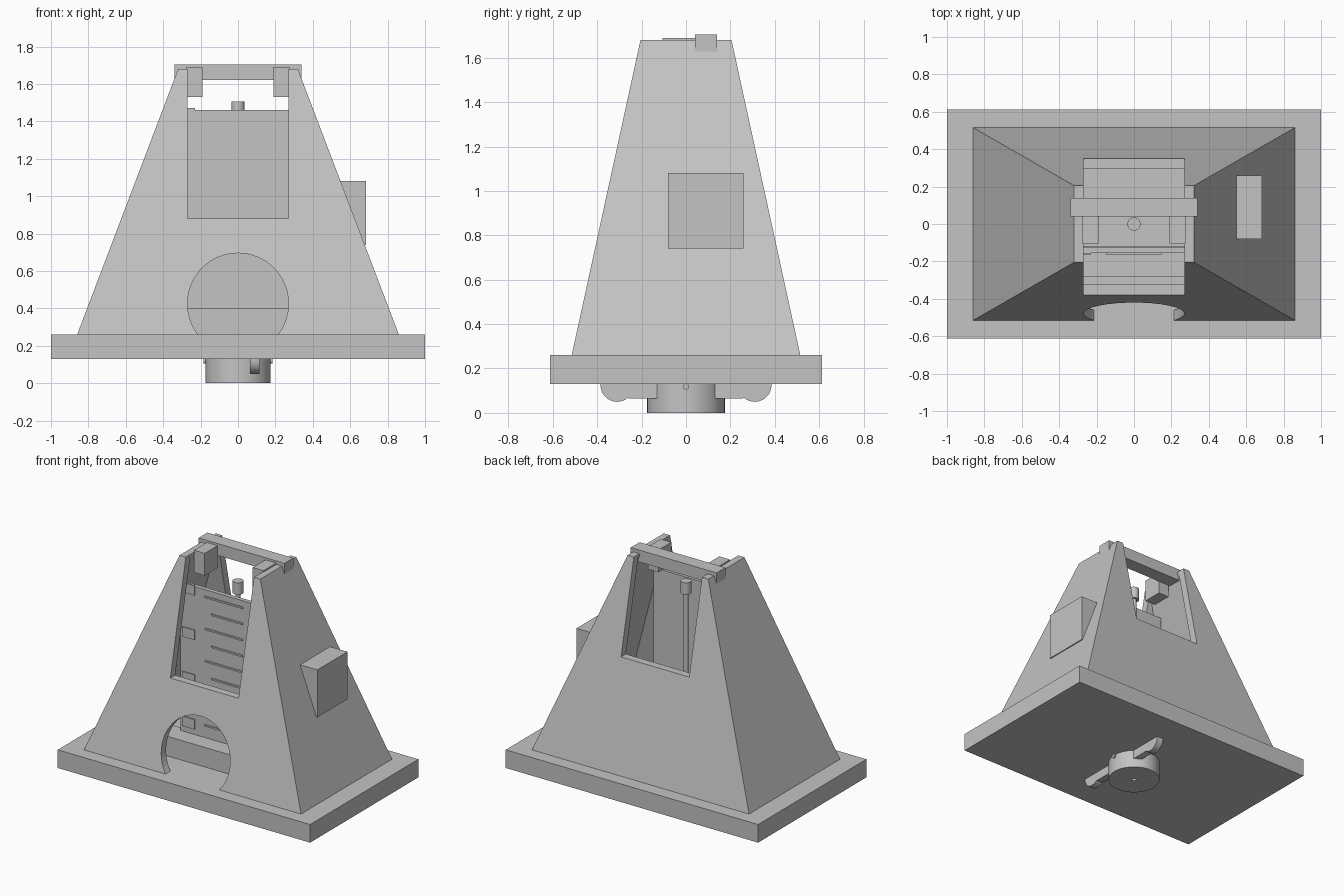
import bpy, bmesh, math
from mathutils import Matrix

if "Cube" in bpy.data.objects:
    bpy.data.objects.remove(bpy.data.objects["Cube"])

grey = bpy.data.materials.new("plain grey")
grey.use_nodes = True
grey.diffuse_color = (0.55, 0.55, 0.55, 1)
grey.node_tree.nodes["Principled BSDF"].inputs["Base Color"].default_value = (0.55, 0.55, 0.55, 1)


def finish(name, bm):
    bmesh.ops.recalc_face_normals(bm, faces=bm.faces)
    mesh = bpy.data.meshes.new(name)
    bm.to_mesh(mesh)
    bm.free()
    mesh.materials.append(grey)
    obj = bpy.data.objects.new(name, mesh)
    bpy.context.collection.objects.link(obj)
    return obj


def box(name, x, y, z):
    """Box from (low, high) pairs on each axis."""
    bm = bmesh.new()
    bmesh.ops.create_cube(bm, size=1)
    for v in bm.verts:
        v.co = [r[0] if c < 0 else r[1] for c, r in zip(v.co, (x, y, z))]
    return finish(name, bm)


def cylinder(name, radius, length, centre, axis="Z", sides=48):
    bm = bmesh.new()
    bmesh.ops.create_cone(bm, cap_ends=True, segments=sides, radius1=radius,
                          radius2=radius, depth=length)
    turn = {"X": Matrix.Rotation(math.pi / 2, 4, "Y"),
            "Y": Matrix.Rotation(math.pi / 2, 4, "X"), "Z": Matrix()}[axis]
    bm.transform(Matrix.Translation(centre) @ turn)
    return finish(name, bm)


def frustum(name, inset, over):
    """Tapered tower body; over extends it past both ends along its slope."""
    low, high = 0.26, 1.68
    rings = []
    bm = bmesh.new()
    for z in (low - over, high + over):
        t = (z - low) / (high - low)
        hx = 0.86 - 0.54 * t - inset
        hy = 0.515 - 0.31 * t - inset
        rings.append([bm.verts.new((sx * hx, sy * hy, z))
                      for sx, sy in ((-1, -1), (1, -1), (1, 1), (-1, 1))])
    bm.faces.new(rings[0])
    bm.faces.new(rings[1])
    for i in range(4):
        j = (i + 1) % 4
        bm.faces.new((rings[0][i], rings[0][j], rings[1][j], rings[1][i]))
    return finish(name, bm)


def cut(obj, cutters):
    """Subtract the cutters, bake the result and remove them."""
    for c in cutters:
        c.hide_render = True
        mod = obj.modifiers.new("cut", "BOOLEAN")
        mod.operation, mod.solver, mod.object = "DIFFERENCE", "EXACT", c
    deps = bpy.context.evaluated_depsgraph_get()
    mesh = bpy.data.meshes.new_from_object(obj.evaluated_get(deps))
    obj.modifiers.clear()
    obj.data = mesh
    for c in cutters:
        bpy.data.objects.remove(c)


def smooth(obj):
    bpy.ops.object.select_all(action="DESELECT")
    obj.select_set(True)
    bpy.context.view_layer.objects.active = obj
    bpy.ops.object.shade_smooth_by_angle(angle=math.radians(30))


# Base slab and hollow tower with front window, back window and arch
box("base_slab", (-1, 1), (-0.612, 0.612), (0.13, 0.26))
tower = frustum("tower_shell", 0, 0)
cut(tower, [
    frustum("cutter_hollow", 0.055, 0.05),
    box("cutter_front_window", (-0.27, 0.27), (-0.7, 0.02), (0.88, 1.9)),
    box("cutter_back_window", (-0.27, 0.27), (0, 0.7), (1.02, 1.9)),
    cylinder("cutter_arch", 0.27, 0.4, (0, -0.5, 0.425), "Y", 64)])

# Top bar, its two brackets and the side box
box("top_bar", (-0.34, 0.34), (0.04, 0.14), (1.62, 1.705))
for side, name in ((-1, "right_bracket"), (1, "left_bracket")):
    box(name, sorted((side * 0.19, side * 0.275)), (-0.105, 0.04), (1.53, 1.69))
box("side_box", (0.545, 0.685), (-0.08, 0.26), (0.74, 1.08))

# Scale panel on an inner step
box("inner_step", (-0.6, 0.6), (-0.28, -0.12), (0.26, 0.4))
box("scale_panel", (-0.345, 0.345), (-0.156, -0.125), (0.4, 1.46))
for i in range(9):
    z = 1.41 - i * 0.115
    box(f"scale_mark_{i + 1}", (-0.1 if i % 2 else -0.15, 0.15),
        (-0.164, -0.156), (z - 0.006, z + 0.006))
for i in range(4):
    z = 1.47 - i * 0.32
    box(f"scale_tab_{i + 1}", (-0.33, -0.23), (-0.164, -0.156), (z - 0.07, z))

# Upright rod and weight
smooth(cylinder("rod", 0.017, 1.17, (0, 0, 0.845), sides=24))
smooth(cylinder("rod_weight", 0.035, 0.085, (0, 0, 1.463), sides=32))

# Winding knob underneath with a centre hole and cross pin
knob = cylinder("knob", 0.175, 0.13, (0, 0, 0.065))
cut(knob, [cylinder("cutter_hole", 0.015, 0.1, (0, 0, 0), sides=24)])
smooth(knob)
smooth(cylinder("knob_pin", 0.014, 0.37, (0, 0, 0.118), "X", 16))

# Knob wings: flat plate with a rounded lobe at each end
for side, name in ((-1, "front_wing"), (1, "back_wing")):
    arc = [(0.31 + 0.075 * math.cos(a), 0.125 + 0.075 * math.sin(a))
           for a in (math.radians(-10 * k) for k in range(14))]
    profile = [(0.1, 0.13), (0.385, 0.13)] + arc + [(0.255, 0.065), (0.1, 0.065)]
    bm = bmesh.new()
    face = bm.faces.new([bm.verts.new((0.065, side * y, z)) for y, z in profile])
    out = bmesh.ops.extrude_face_region(bm, geom=[face])["geom"]
    bmesh.ops.translate(bm, vec=(0.05, 0, 0),
                        verts=[g for g in out if isinstance(g, bmesh.types.BMVert)])
    smooth(finish(name, bm))
